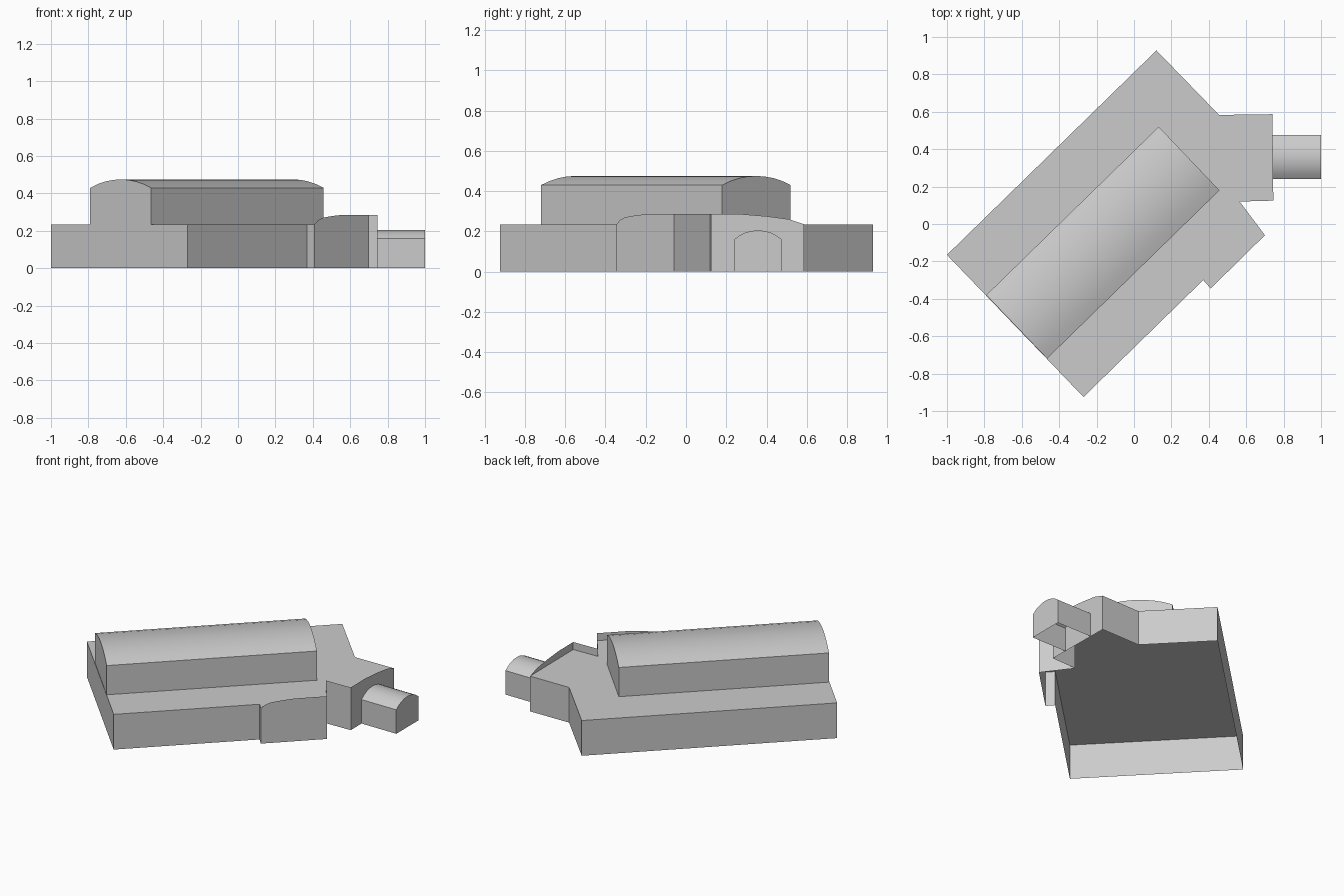
import bpy, bmesh, math
from mathutils import Vector

cube = bpy.data.objects.get("Cube")
if cube:
    bpy.data.objects.remove(cube, do_unlink=True)

stone = bpy.data.materials.new("light_grey")
stone.use_nodes = True
colour = (0.6, 0.6, 0.6, 1)
stone.diffuse_color = colour
stone.node_tree.nodes["Principled BSDF"].inputs["Base Color"].default_value = colour

EAVE = 0.235
PARAPET = 0.285


def make_object(name, polygons, smooth=False):
    """Build an open shell from polygons, welding shared corners."""
    bm = bmesh.new()
    for points in polygons:
        bm.faces.new([bm.verts.new(p) for p in points])
    bmesh.ops.remove_doubles(bm, verts=bm.verts, dist=0.0005)
    mesh = bpy.data.meshes.new(name)
    bm.to_mesh(mesh)
    bm.free()
    mesh.materials.append(stone)
    obj = bpy.data.objects.new(name, mesh)
    bpy.context.collection.objects.link(obj)
    if smooth:
        bpy.ops.object.select_all(action='DESELECT')
        obj.select_set(True)
        bpy.context.view_layer.objects.active = obj
        bpy.ops.object.shade_smooth_by_angle(angle=math.radians(25))
    return obj


def wall(a, b, tops):
    """Upright wall from a to b; tops holds (fraction along, height)."""
    a, b = Vector(a), Vector(b)
    crest = [(*a.lerp(b, t), z) for t, z in reversed(tops)]
    return [(*a, 0), (*b, 0)] + crest


def vault(name, a, b, run, bottom, spring, crown, start_cap=True, steps=8):
    """Barrel-vaulted block; a to b is the width and run its length."""
    a, b, run = Vector(a), Vector(b), Vector((*run, 0))
    width, rise = (b - a).length, crown - spring
    radius = (width * width / 4 + rise * rise) / (2 * rise)
    sweep = math.asin(width / 2 / radius)
    section = [Vector((*a, bottom))]
    for i in range(steps + 1):
        angle = sweep * (2 * i / steps - 1)
        t = 0.5 + radius * math.sin(angle) / width
        z = crown - radius * (1 - math.cos(angle))
        section.append(Vector((*a.lerp(b, t), z)))
    section.append(Vector((*b, bottom)))
    far = [p + run for p in section]
    polygons = [[section[i], section[i + 1], far[i + 1], far[i]]
                for i in range(len(section) - 1)]
    polygons.append(far)
    if start_cap:
        polygons.append(section[::-1])
    return make_object(name, polygons, smooth=True)


# Ground plan of the lower storey, counter-clockwise
plan = [(-1, -0.165), (-0.27, -0.925), (0.37, -0.3), (0.41, -0.345),
        (0.7, -0.06), (0.565, 0.12), (0.745, 0.125), (0.74, 0.587),
        (0.455, 0.583), (0.12, 0.928)]

# Crest of each raised wall, keyed by its starting corner
level = [(0, EAVE), (1, EAVE)]
raised = [(0, PARAPET), (1, PARAPET)]
crests = {
    3: [(0, EAVE), (0.06, 0.256), (0.15, 0.27), (0.32, 0.279),
        (0.5, PARAPET), (1, PARAPET)],
    4: raised,
    5: raised,
    6: [(0, PARAPET), (0.34, PARAPET), (0.6, 0.275), (0.84, 0.26), (1, EAVE)],
}

outer_walls = [wall(p, plan[(i + 1) % len(plan)], crests.get(i, level))
               for i, p in enumerate(plan)]
make_object("lower_storey_walls", outer_walls)
make_object("flat_roof", [[(x, y, EAVE) for x, y in plan]])

# Long raised hall with a curved roof
vault("main_hall", (-0.465, -0.72), (-0.79, -0.38), (0.922, 0.9),
      EAVE, 0.43, 0.475)

# Small vaulted porch, open where it meets the wing
vault("entrance_porch", (0.74, 0.24), (0.74, 0.475), (0.26, 0),
      0, 0.16, 0.205, start_cap=False)
